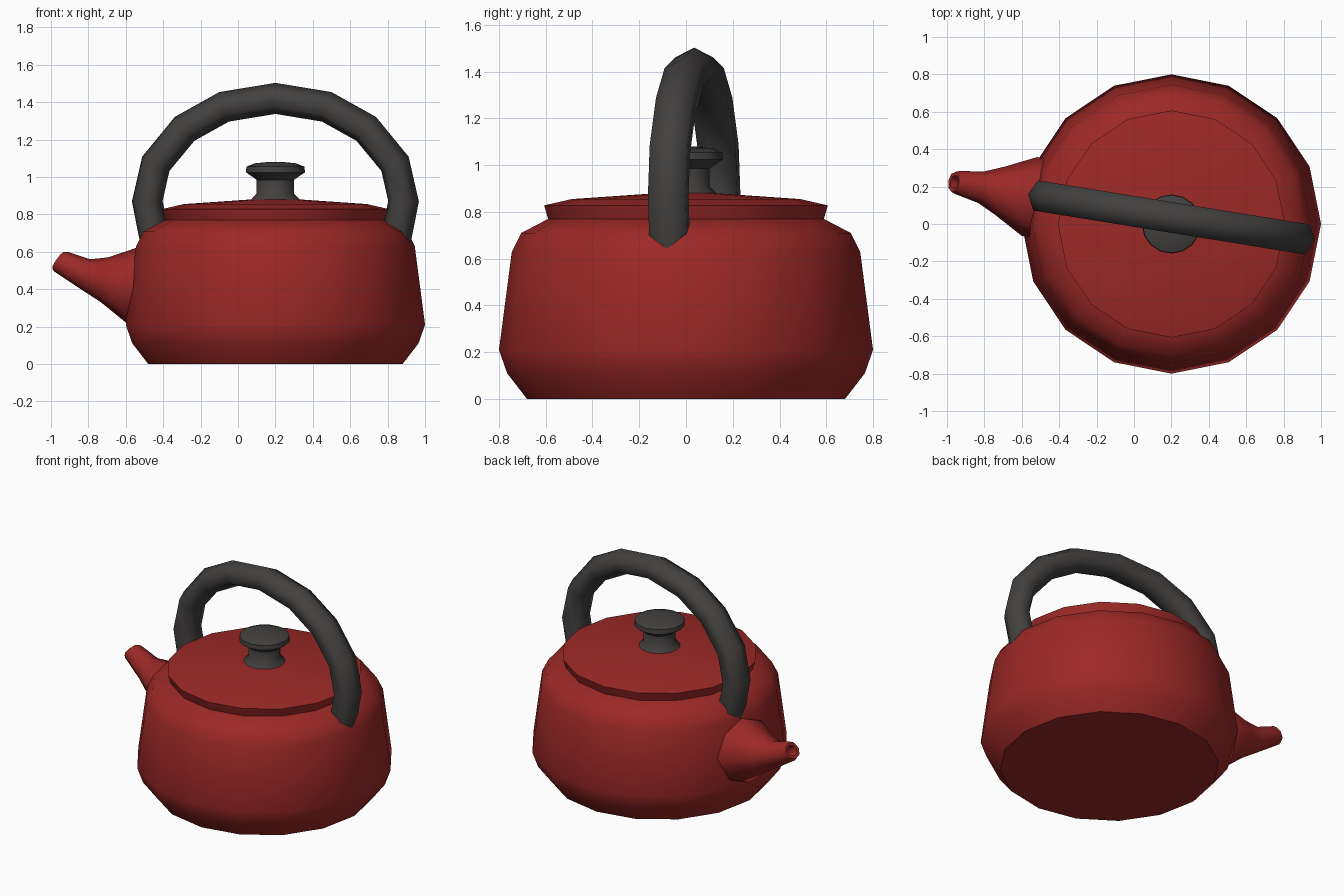
import bpy, bmesh, math
from mathutils import Vector

if "Cube" in bpy.data.objects:
    bpy.data.objects.remove(bpy.data.objects["Cube"])


def material(name, rgb):
    m = bpy.data.materials.new(name)
    m.diffuse_color = (*rgb, 1)
    m.use_nodes = True
    m.node_tree.nodes["Principled BSDF"].inputs["Base Color"].default_value = m.diffuse_color
    return m


RED = material("red_enamel", (0.33, 0.022, 0.02))
DARK = material("dark_plastic", (0.055, 0.052, 0.05))
AXIS = Vector((0.2, 0, 0))          # centre line of the pot


def loft(name, rings, mat, angle=40):
    """Skin equal-length rings of points, cap both ends, smooth by angle."""
    bm = bmesh.new()
    rows = [[bm.verts.new(p) for p in ring] for ring in rings]
    n = len(rows[0])
    for a, b in zip(rows, rows[1:]):
        for i in range(n):
            j = (i + 1) % n
            bm.faces.new((a[i], a[j], b[j], b[i]))
    bm.faces.new(rows[0][::-1])
    bm.faces.new(rows[-1])
    bmesh.ops.recalc_face_normals(bm, faces=bm.faces)
    me = bpy.data.meshes.new(name)
    bm.to_mesh(me)
    bm.free()
    me.materials.append(mat)
    ob = bpy.data.objects.new(name, me)
    bpy.context.collection.objects.link(ob)
    bpy.ops.object.select_all(action='DESELECT')
    ob.select_set(True)
    bpy.context.view_layer.objects.active = ob
    bpy.ops.object.shade_smooth_by_angle(angle=math.radians(angle))
    return ob


def lathe(name, profile, mat, sides=16, angle=40):
    """Turn an (r, z) profile around the pot axis."""
    turn = [2 * math.pi * i / sides for i in range(sides)]
    loft(name, [[AXIS + Vector((r * math.cos(t), r * math.sin(t), z)) for t in turn]
                for r, z in profile], mat, angle)


# Pot body
lathe("body", [(0.68, 0), (0.765, 0.11), (0.8, 0.21), (0.745, 0.63),
               (0.705, 0.71), (0.59, 0.77)], RED)

# Lid with a raised rim
lathe("lid", [(0.585, 0.76), (0.59, 0.772), (0.607, 0.828), (0.49, 0.855),
              (0.1, 0.882)], RED)

# Lid knob
lathe("knob", [(0.135, 0.87), (0.125, 0.885), (0.1, 0.91), (0.1, 0.985), (0.158, 1.025),
               (0.155, 1.055), (0.11, 1.073), (0.04, 1.08)], DARK, angle=50)

# Spout: rings given as bottom (s, z), top (s, z), half width, s running outward
out = Vector((-0.982, 0.19, 0))
side = Vector((0.19, 0.982, 0))
spout_rings = [
    ((0.66, 0.21), (0.63, 0.61), 0.21),
    ((0.80, 0.21), (0.745, 0.625), 0.215),
    ((0.95, 0.33), (0.91, 0.57), 0.133),
    ((1.06, 0.40), (1.01, 0.56), 0.086),
    ((1.205, 0.495), (1.13, 0.60), 0.062),
    ((1.215, 0.51), (1.155, 0.598), 0.055),
    ((1.203, 0.525), (1.162, 0.583), 0.036),   # lip
    ((1.10, 0.46), (1.06, 0.52), 0.03),        # hollow
]
rings = []
for (s0, z0), (s1, z1), hw in spout_rings:
    low, high = AXIS + out * s0, AXIS + out * s1
    low.z, high.z = z0, z1
    mid, half = (low + high) / 2, (high - low) / 2
    rings.append([mid + half * math.cos(t) + side * hw * math.sin(t)
                  for t in (math.pi * k / 4 for k in range(8))])
loft("spout", rings, RED, angle=50)

# Carrying handle: mirrored half arch swept with a six-sided section
along = Vector((0.987, -0.16, 0))
across = Vector((0.16, 0.987, 0))
half_arch = [(0, 1.42), (0.278, 1.375), (0.492, 1.257), (0.648, 1.07),
             (0.694, 0.87), (0.643, 0.62)]
arch = [Vector((-u, z)) for u, z in half_arch[:0:-1]] + [Vector(p) for p in half_arch]
rings = []
for i, p in enumerate(arch):
    t = (arch[min(i + 1, len(arch) - 1)] - arch[max(i - 1, 0)]).normalized()
    normal = along * -t.y + Vector((0, 0, t.x))
    centre = Vector((0.2, 0.035, p.y)) + along * p.x
    rings.append([centre + normal * 0.083 * math.cos(a) + across * 0.094 * math.sin(a)
                  for a in (math.pi * k / 3 for k in range(6))])
loft("handle", rings, DARK, angle=70)
